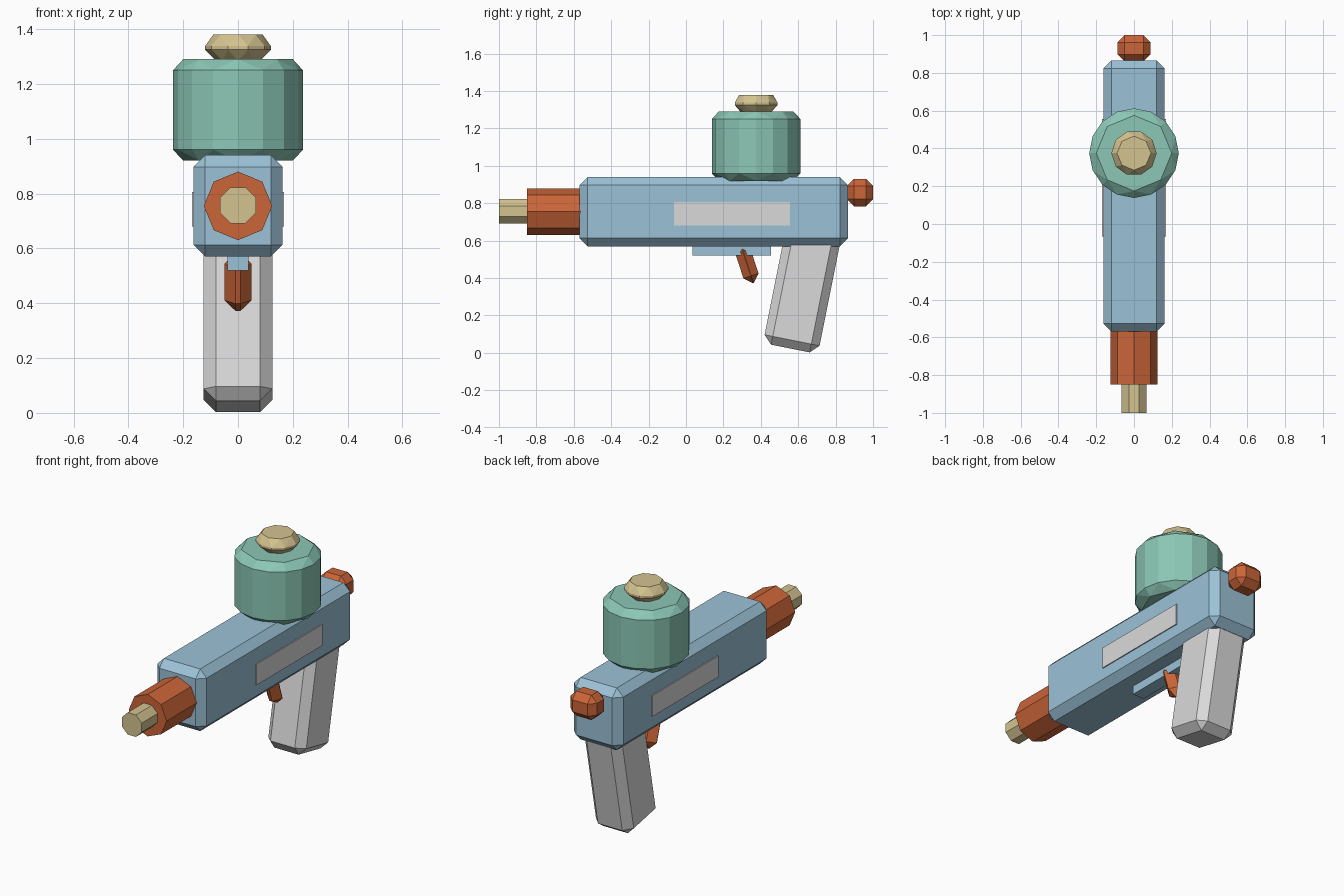
import bpy, bmesh
from math import cos, sin, pi, radians
from mathutils import Matrix, Vector

default = bpy.data.objects.get("Cube")
if default:
    bpy.data.objects.remove(default, do_unlink=True)


def material(name, rgb):
    mat = bpy.data.materials.new(name)
    mat.use_nodes = True
    colour = (*rgb, 1.0)
    mat.diffuse_color = colour
    mat.node_tree.nodes["Principled BSDF"].inputs["Base Color"].default_value = colour
    return mat


BLUE = material("sky_blue", (0.33, 0.54, 0.68))
ORANGE = material("burnt_orange", (0.60, 0.13, 0.04))
GREEN = material("sea_green", (0.26, 0.57, 0.46))
TAN = material("sand", (0.66, 0.55, 0.28))
GREY = material("light_grey", (0.70, 0.70, 0.70))


def finish(name, bm, mat, location, tilt=0.0):
    bmesh.ops.recalc_face_normals(bm, faces=bm.faces)
    mesh = bpy.data.meshes.new(name)
    bm.to_mesh(mesh)
    bm.free()
    mesh.materials.append(mat)
    obj = bpy.data.objects.new(name, mesh)
    obj.location = location
    obj.rotation_euler.x = radians(tilt)
    bpy.context.collection.objects.link(obj)
    return obj


def box(name, mat, size, location, chamfer=0.0, tilt=0.0):
    """Box with every edge chamfered flat."""
    bm = bmesh.new()
    bmesh.ops.create_cube(bm, size=1.0, matrix=Matrix.Diagonal((*size, 1.0)))
    if chamfer:
        bmesh.ops.bevel(bm, geom=bm.edges[:], offset=chamfer, segments=1,
                        profile=0.5, affect='EDGES', clamp_overlap=True)
    return finish(name, bm, mat, location, tilt)


def turned(name, mat, rings, location, tilt=0.0, phase=0.0):
    """Convex faceted solid wrapped around rings of (sides, radius, height)."""
    bm = bmesh.new()
    for sides, radius, height in rings:
        for i in range(sides):
            a = 2 * pi * i / sides + phase
            bm.verts.new(Vector((radius * cos(a), radius * sin(a), height)))
    bmesh.ops.convex_hull(bm, input=bm.verts[:])
    bmesh.ops.dissolve_limit(bm, angle_limit=radians(0.5),
                             verts=bm.verts[:], edges=bm.edges[:])
    return finish(name, bm, mat, location, tilt)


# Main body and underside rail
box("body", BLUE, (0.325, 1.435, 0.37), (0, 0.148, 0.755), 0.043)
box("trigger_rail", BLUE, (0.075, 0.42, 0.08), (0, 0.245, 0.56))

# Side panels
for side, x in (("left", 0.164), ("right", -0.164)):
    box(side + "_panel", GREY, (0.009, 0.62, 0.125), (x, 0.245, 0.743))

# Barrel and nozzle, pointing forward
turned("barrel", ORANGE, [(8, 0.125, 0), (8, 0.125, 0.30)],
       (0, -0.55, 0.755), tilt=90)
turned("nozzle", TAN, [(8, 0.071, 0), (8, 0.071, 0.18)],
       (0, -0.82, 0.757), tilt=90, phase=pi / 8)

# Rear knob
box("rear_knob", ORANGE, (0.175, 0.14, 0.147), (0, 0.93, 0.857), 0.038)

# Grip and trigger
box("grip", GREY, (0.25, 0.30, 0.65), (0, 0.622, 0.342), 0.045, tilt=-11.3)
box("trigger", ORANGE, (0.1, 0.085, 0.22), (0, 0.326, 0.477), 0.041, tilt=18)

# Tank and its cap
turned("tank", GREEN, [(8, 0.2, 0.92), (16, 0.237, 0.96),
                       (16, 0.237, 1.25), (8, 0.2, 1.29)], (0, 0.375, 0))
turned("tank_cap", TAN, [(8, 0.08, 1.285), (10, 0.12, 1.325),
                         (10, 0.12, 1.338), (8, 0.09, 1.38)], (0, 0.375, 0))
